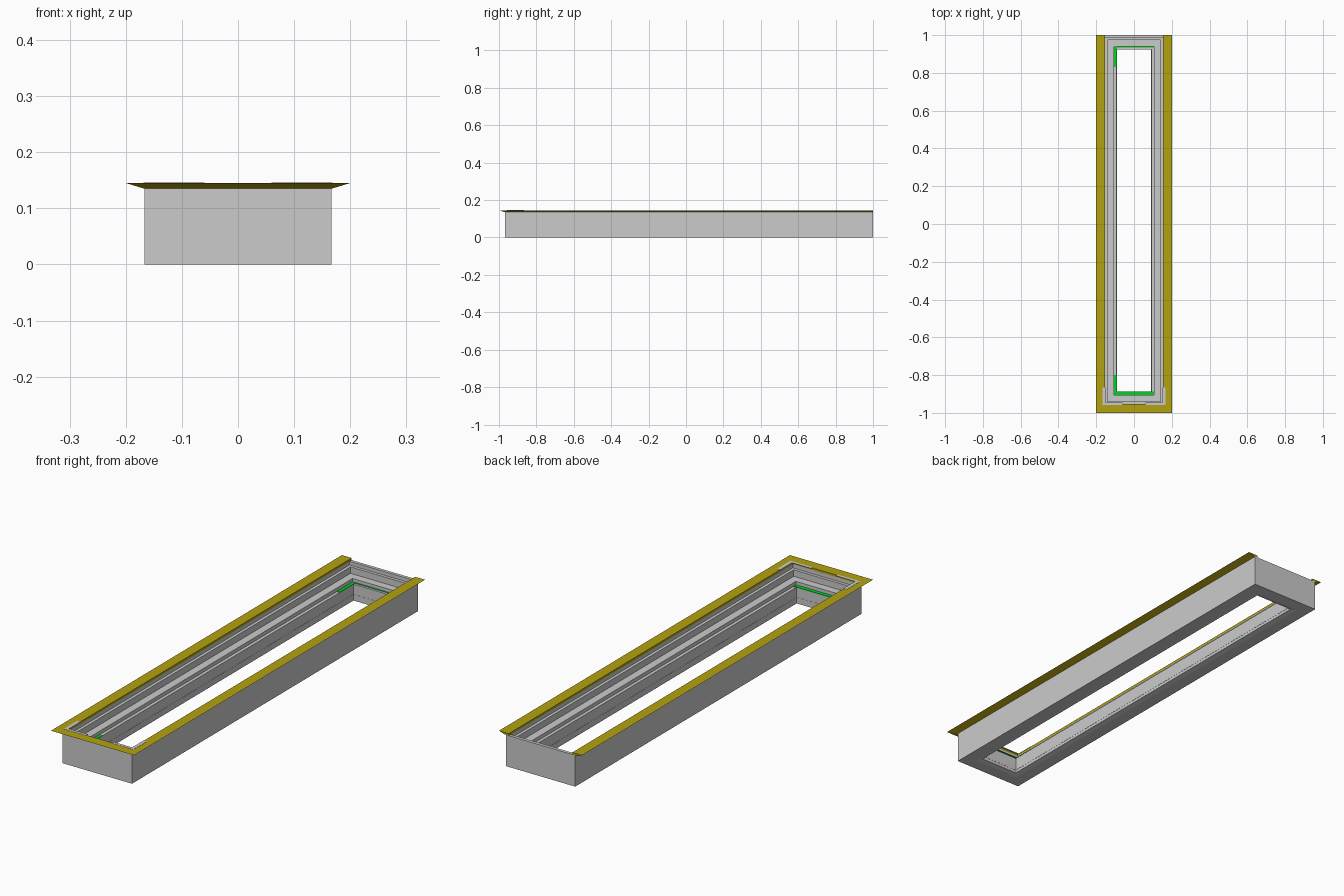
import bpy, bmesh

if "Cube" in bpy.data.objects:
    bpy.data.objects.remove(bpy.data.objects["Cube"])

HX, Y0, Y1 = 0.167, -0.967, 1.0   # outer walls of the trough


def material(name, color):
    m = bpy.data.materials.new(name)
    m.diffuse_color = (*color, 1)
    m.use_nodes = True
    m.node_tree.nodes["Principled BSDF"].inputs["Base Color"].default_value = m.diffuse_color
    return m


yellow = material("yellow", (0.45, 0.36, 0.005))
green = material("green", (0.0, 0.65, 0.02))
pale = material("pale_grey", (0.75, 0.75, 0.75))


def finish(name, bm, mat):
    bmesh.ops.recalc_face_normals(bm, faces=bm.faces)
    me = bpy.data.meshes.new(name)
    bm.to_mesh(me)
    bm.free()
    ob = bpy.data.objects.new(name, me)
    bpy.context.collection.objects.link(ob)
    if mat:
        me.materials.append(mat)
    return ob


def sweep(name, profile, mat=None, closed=True):
    """Sweep (inset, z) points around the rectangle; open = U shape without back."""
    bm = bmesh.new()
    rings = []
    for sx, back in ((-1, True), (-1, False), (1, False), (1, True)):
        ring = []
        for d, z in profile:
            y = (Y1 - d if closed else Y1) if back else Y0 + d
            ring.append(bm.verts.new((sx * (HX - d), y, z)))
        rings.append(ring)
    n = len(profile)
    for i in range(4 if closed else 3):
        a, b = rings[i], rings[(i + 1) % 4]
        for j in range(n):
            k = (j + 1) % n
            bm.faces.new((a[j], a[k], b[k], b[j]))
    if not closed:
        bm.faces.new(rings[0])
        bm.faces.new(rings[3])
    return finish(name, bm, mat)


def box(name, x0, x1, y0, y1, z0, z1, mat):
    bm = bmesh.new()
    bmesh.ops.create_cube(bm, size=1)
    for v in bm.verts:
        v.co = ((x0 + x1) / 2 + v.co.x * (x1 - x0),
                (y0 + y1) / 2 + v.co.y * (y1 - y0),
                (z0 + z1) / 2 + v.co.z * (z1 - z0))
    return finish(name, bm, mat)


# stepped trough frame with an open floor
sweep("trough_frame", [
    (0, 0), (0, 0.136), (0.014, 0.136), (0.014, 0.12), (0.027, 0.12),
    (0.027, 0.092), (0.061, 0.092), (0.061, 0.076), (0.075, 0.076),
    (0.075, 0.005), (0.055, 0.0)])

# flared flange on the front and both sides
sweep("top_flange", [(0.014, 0.135), (0.0, 0.135), (-0.033, 0.145), (0.014, 0.145)],
      yellow, closed=False)

# pale strip set into the opening wall
sweep("opening_strip", [(0.0745, 0.018), (0.0745, 0.032), (0.0758, 0.032), (0.0758, 0.018)], pale)

# pale corner brackets at the front
for s, side in ((-1, "left"), (1, "right")):
    xa, xb = sorted((s * 0.168, s * 0.152))
    box(f"{side}_bracket_long", xa, xb, -0.958, -0.865, 0.1445, 0.1458, pale)
    xa, xb = sorted((s * 0.152, s * 0.06))
    box(f"{side}_bracket_short", xa, xb, -0.958, -0.945, 0.1445, 0.1458, pale)

# green marker strips on the lowest ledge
GZ = (0.0755, 0.078)
box("green_strip_front", -0.105, 0.105, -0.905, -0.888, *GZ, green)
box("green_strip_left_front", -0.105, -0.091, -0.888, -0.80, *GZ, green)
box("green_strip_left_back", -0.105, -0.091, 0.83, 0.938, *GZ, green)
box("green_strip_back", -0.091, 0.105, 0.935, 0.939, *GZ, green)
